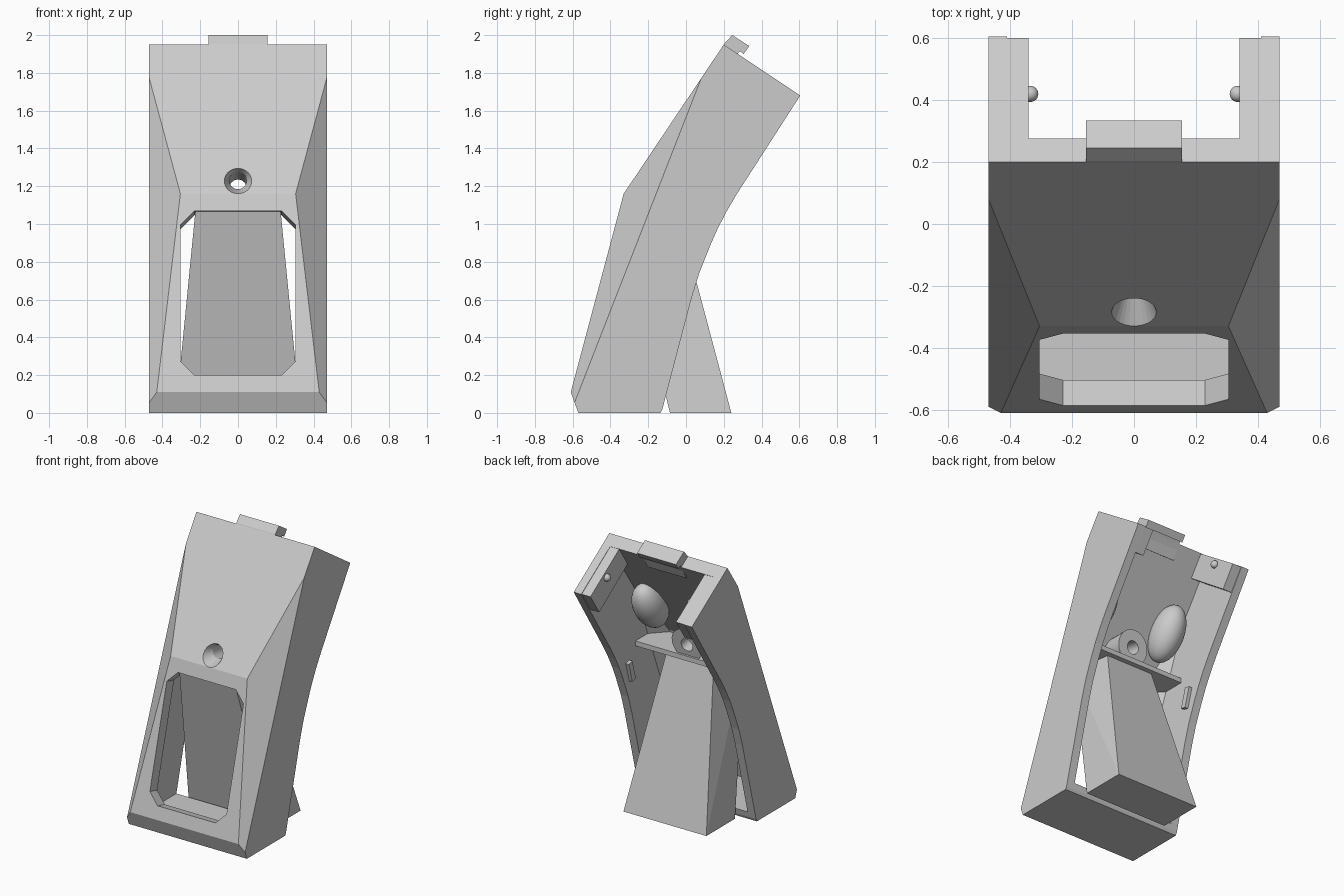
import bpy, bmesh, math
from mathutils import Vector, Matrix

cube = bpy.data.objects.get("Cube")
if cube:
    bpy.data.objects.remove(cube, do_unlink=True)

grey = bpy.data.materials.new("light grey plastic")
grey.use_nodes = True
grey.diffuse_color = (0.6, 0.6, 0.6, 1)
grey.node_tree.nodes["Principled BSDF"].inputs["Base Color"].default_value = (0.6, 0.6, 0.6, 1)


def finish(bm, name, smooth=False):
    bmesh.ops.recalc_face_normals(bm, faces=bm.faces)
    mesh = bpy.data.meshes.new(name)
    bm.to_mesh(mesh)
    bm.free()
    mesh.materials.append(grey)
    ob = bpy.data.objects.new(name, mesh)
    bpy.context.collection.objects.link(ob)
    if smooth:
        bpy.ops.object.select_all(action='DESELECT')
        ob.select_set(True)
        bpy.context.view_layer.objects.active = ob
        bpy.ops.object.shade_smooth_by_angle(angle=math.radians(35))
    return ob


def facet(bm, inset):
    # slanted cheeks on both sides of the front
    a, b, c = Vector((.47, .08, 1.77)), Vector((.305, -.33, 1.16)), Vector((.43, -.61, .11))
    n = (b - a).cross(c - a).normalized()
    if n.x < 0:
        n = -n
    p = a - n * inset
    for s in (1, -1):
        res = bmesh.ops.bisect_plane(
            bm, geom=bm.verts[:] + bm.edges[:] + bm.faces[:], dist=1e-6,
            plane_co=(p.x * s, p.y, p.z), plane_no=(n.x * s, n.y, n.z), clear_outer=True)
        edges = [e for e in res['geom_cut'] if isinstance(e, bmesh.types.BMEdge)]
        bmesh.ops.edgenet_fill(bm, edges=edges)


def prism(name, profile, x0, x1, inset=None):
    # side profile (y, z) stretched along x
    bm = bmesh.new()
    face = bm.faces.new([bm.verts.new((x0, y, z)) for y, z in profile])
    ext = bmesh.ops.extrude_face_region(bm, geom=[face])
    verts = [g for g in ext['geom'] if isinstance(g, bmesh.types.BMVert)]
    bmesh.ops.translate(bm, verts=verts, vec=(x1 - x0, 0, 0))
    bmesh.ops.recalc_face_normals(bm, faces=bm.faces)
    if inset is not None:
        facet(bm, inset)
    return finish(bm, name)


def hull(name, points):
    bm = bmesh.new()
    for p in points:
        bm.verts.new(p)
    bmesh.ops.convex_hull(bm, input=bm.verts[:])
    bmesh.ops.dissolve_limit(bm, angle_limit=.01, verts=bm.verts[:], edges=bm.edges[:])
    return finish(bm, name)


def rod(name, start, end, r0, r1, smooth=True):
    start, end = Vector(start), Vector(end)
    d = end - start
    m = Matrix.Translation((start + end) / 2) @ d.to_track_quat('Z', 'Y').to_matrix().to_4x4()
    bm = bmesh.new()
    bmesh.ops.create_cone(bm, cap_ends=True, segments=32, radius1=r0, radius2=r1,
                          depth=d.length, matrix=m)
    return finish(bm, name, smooth)


def ball(name, loc, scale, tilt=0):
    m = (Matrix.Translation(loc) @ Matrix.Rotation(tilt, 4, 'X')
         @ Matrix.Diagonal((*scale, 1)))
    bm = bmesh.new()
    bmesh.ops.create_uvsphere(bm, u_segments=24, v_segments=14, radius=1, matrix=m)
    return finish(bm, name, True)


def cut(ob, cutters):
    for c in cutters:
        c.hide_render = True
        mod = ob.modifiers.new("cut", 'BOOLEAN')
        mod.object, mod.operation, mod.solver = c, 'DIFFERENCE', 'EXACT'
        bpy.ops.object.select_all(action='DESELECT')
        bpy.context.view_layer.objects.active = ob
        ob.select_set(True)
        bpy.ops.object.modifier_apply(modifier=mod.name)


# Bent outer shell
shell = prism("shell", [(-.57, 0), (-.61, .11), (-.33, 1.16), (.2, 1.95), (.605, 1.68),
                        (.27, 1.16), (.217, 1.07), (.17, .98), (.13, .89), (.07, .74),
                        (.03, .61), (-.125, .02), (-.135, 0)], -.47, .47, 0)

# Hollow inside, open at the back and top
cavity = prism("cavity_cutter", [(-.535, .06), (-.25, 1.125), (.385, 2.06), (1, 1.7),
                                 (.4, .9), (.2, .06)], -.41, .41, .06)

# Window with clipped corners, cut square to the lower front
out = Vector((0, -.965, .257))
outline = []
for sx, sz in ((1, 1), (1, -1), (-1, -1), (-1, 1)):
    corner = [(.305, .36), (.23, .435)]
    if sx * sz < 0:
        corner.reverse()
    outline += [(sx * x, sz * z) for x, z in corner]
window_points = []
for x, z in outline:
    z += .635
    p = Vector((x, -.61 + (z - .11) * .267, z))
    window_points += [p + out * .1, p - out * .15]
window = hull("window_cutter", window_points)

# Screw hole with a countersink
bore = rod("bore_cutter", (0, -.5, 1.283), (0, .2, 1.15), .046, .046, False)
sink = rod("countersink_cutter", (0, -.33, 1.25), (0, -.22, 1.23), .095, .046, False)
cut(shell, [cavity, window, bore, sink])

# Flared screw boss behind the hole
boss = rod("screw_boss", (0, -.22, 1.231), (0, -.01, 1.192), .09, .12)
cut(boss, [bore])
for c in (cavity, window, bore, sink):
    bpy.data.objects.remove(c, do_unlink=True)

# Cross shelf above the window
prism("cross_shelf", [(-.32, 1.075), (-.31, 1.11), (-.01, 1.11), (-.01, 1.075)], -.43, .43, .02)

# Leaning tapered rear post
hull("rear_post", [(s * x, y, z) for s in (1, -1) for x, y, z in
                   ((.33, -.085, 0), (.33, .24, 0), (.225, -.345, 1.075), (.185, -.05, 1.09))])

# Hooked tab on the top edge
prism("top_tab", [(.19, 1.925), (.203, 1.955), (.245, 2), (.335, 1.942), (.305, 1.9),
                  (.285, 1.915), (.265, 1.89), (.22, 1.8), (.16, 1.84)], -.155, .155)

for side, s in (("right", -1), ("left", 1)):
    # Thick pad and locating pin at the top of each wall
    prism(side + "_top_pad", [(.215, 1.937), (.6, 1.679), (.5, 1.53), (.14, 1.78)],
          s * .34, s * .46)
    ball(side + "_pin", (s * .335, .42, 1.75), (.026, .026, .026))
    # Rounded housing on the inner front wall
    ball(side + "_housing", (s * .29, -.01, 1.4), (.11, .12, .2), math.radians(-34))
    # Small clip on the inner wall
    prism(side + "_clip", [(.02, .86), (.06, 1), (.1, .99), (.06, .85)], s * .385, s * .43)
